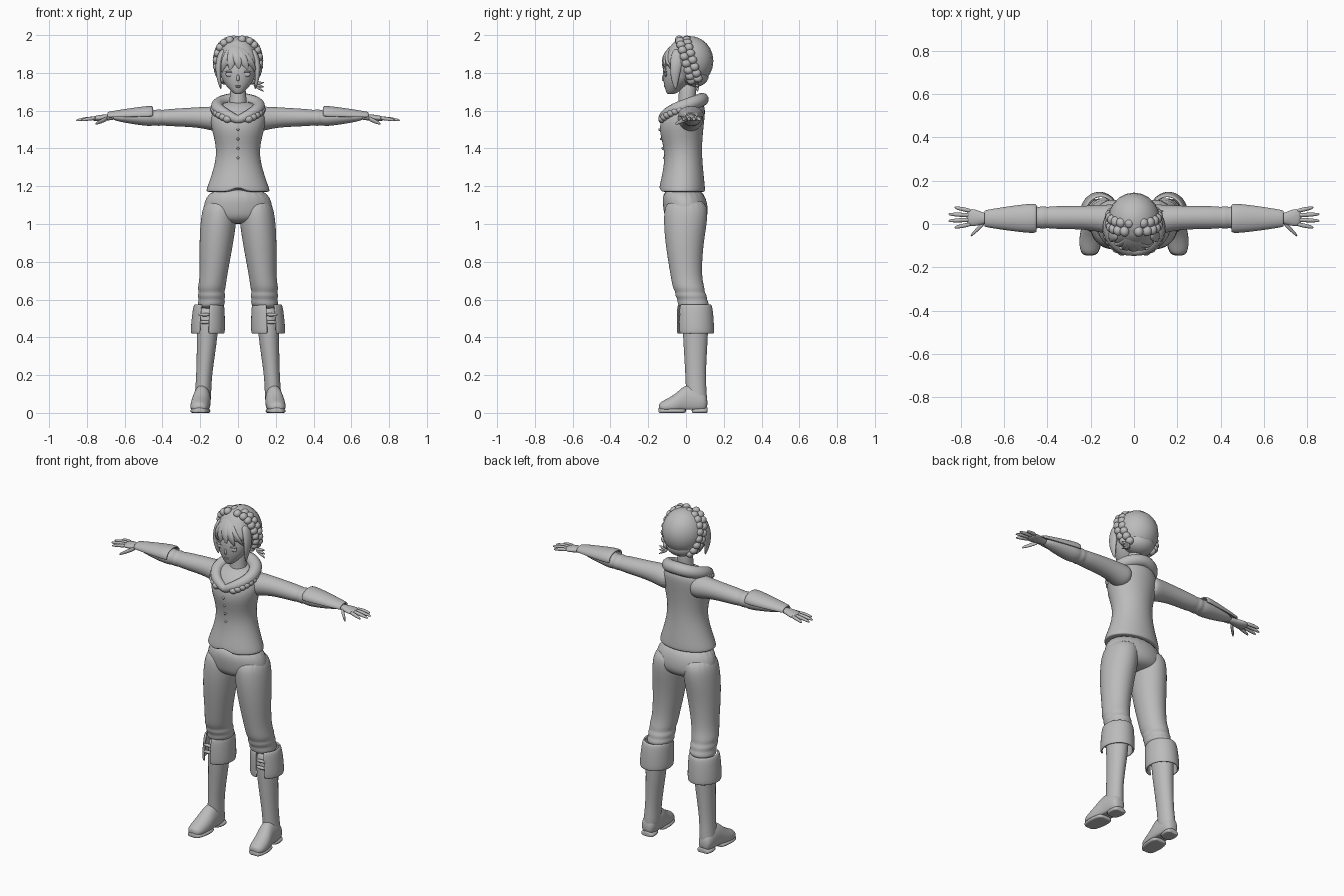
import bpy, bmesh
from math import sin, cos, pi, radians, copysign
from mathutils import Matrix, Vector

default_cube = bpy.data.objects.get("Cube")
if default_cube:
    bpy.data.objects.remove(default_cube)

shade = 0.5
grey = bpy.data.materials.new("plain_grey")
grey.use_nodes = True
grey.diffuse_color = (shade, shade, shade, 1)
grey.node_tree.nodes["Principled BSDF"].inputs["Base Color"].default_value = grey.diffuse_color


def finish(name, bm, mirror=False, thickness=0, smooth_levels=0):
    bmesh.ops.recalc_face_normals(bm, faces=bm.faces)
    for face in bm.faces:
        face.smooth = True
    mesh = bpy.data.meshes.new(name)
    bm.to_mesh(mesh)
    bm.free()
    mesh.materials.append(grey)
    part = bpy.data.objects.new(name, mesh)
    bpy.context.collection.objects.link(part)
    if thickness:
        shell = part.modifiers.new("thickness", 'SOLIDIFY')
        shell.thickness, shell.offset = thickness, 0
    if mirror:
        part.modifiers.new("mirror", 'MIRROR').use_mirror_merge = False
    if smooth_levels:
        subdivision = part.modifiers.new("smooth", 'SUBSURF')
        subdivision.levels = subdivision.render_levels = smooth_levels
    return part


def ring(x=0, y=0, z=0, wide=0, deep=0, tall=0):
    """Elliptical section; the radius left out is the direction of the loft."""
    def point(angle):
        c, s = 1.02 * cos(angle), 1.02 * sin(angle)
        return Vector((x + wide * c, y + deep * (s if wide else c), z + tall * s))
    return point


def loft(name, rings, sides=20, mirror=False, opening=None, floor=None):
    """Skin the rings; an opening (start, end in degrees) leaves a split shell."""
    bm = bmesh.new()
    if opening:
        start, end = map(radians, opening)
        angles = [start + (end - start) * i / (sides - 1) for i in range(sides)]
    else:
        angles = [2 * pi * i / sides for i in range(sides)]
    loops = []
    for section in rings:
        points = [section(angle) for angle in angles]
        if floor is not None:
            for p in points:
                p.z = max(p.z, floor)
        loops.append([bm.verts.new(p) for p in points])
    for low, high in zip(loops, loops[1:]):
        for i in range(sides - 1 if opening else sides):
            j = (i + 1) % sides
            bm.faces.new((low[i], low[j], high[j], high[i]))
    if not opening:
        bm.faces.new(loops[0])
        bm.faces.new(loops[-1])
    return finish(name, bm, mirror, 0.012 if opening else 0, smooth_levels=2)


def blobs(name, centres, radii, mirror=False):
    bm = bmesh.new()
    for centre in centres:
        placement = Matrix.Translation(centre) @ Matrix.Diagonal((*radii, 1))
        bmesh.ops.create_uvsphere(bm, u_segments=20, v_segments=12, radius=1, matrix=placement)
    return finish(name, bm, mirror)


# Jacket with a small notch at the front of the hem
jacket = loft("jacket", [
    ring(z=1.17, y=-.02, wide=.15, deep=.11),
    ring(z=1.17, y=-.02, wide=.17, deep=.12),
    ring(z=1.2, y=-.02, wide=.16, deep=.12),
    ring(z=1.37, y=-.01, wide=.1, deep=.09),
    ring(z=1.5, y=-.03, wide=.14, deep=.12),
    ring(z=1.58, y=-.01, wide=.15, deep=.11),
    ring(z=1.62, y=.01, wide=.12, deep=.09),
    ring(z=1.65, y=.02, wide=.07, deep=.06)])
for vertex in jacket.data.vertices:
    if vertex.co.z < 1.18 and abs(vertex.co.x) < .01 and vertex.co.y < 0:
        vertex.co.z += .03
blobs("jacket_buttons", [(0, -.115 - .025 * i / 3, 1.35 + .05 * i) for i in range(4)],
      (.007, .006, .007))

# Trousers: hips and legs with folds at the knee
loft("hips", [
    ring(z=1.2, y=-.02, wide=.15, deep=.11),
    ring(z=1.08, wide=.19, deep=.12),
    ring(z=1.03, wide=.17, deep=.11),
    ring(z=1, wide=.1, deep=.07)])
knee_folds = [ring(z=.66 - .02 * i, x=.14, y=.015 + .006 * i,
                   wide=.07 + .004 * (-1) ** i, deep=.08 + .004 * (-1) ** i) for i in range(5)]
loft("trouser_legs", [
    ring(z=1.14, x=.09, wide=.08, deep=.1),
    ring(z=1.05, x=.1, wide=.096, deep=.12),
    ring(z=.9, x=.115, y=-.01, wide=.09, deep=.1),
    ring(z=.72, x=.13, wide=.07, deep=.08),
    *knee_folds,
    ring(z=.55, x=.15, y=.04, wide=.06, deep=.07)], mirror=True)

# Boots
loft("boot_shafts", [
    ring(z=.58, x=.16, y=.05, wide=.06, deep=.07),
    ring(z=.42, x=.16, y=.05, wide=.056, deep=.067),
    ring(z=.2, x=.18, y=.05, wide=.04, deep=.052),
    ring(z=.1, x=.185, y=.055, wide=.043, deep=.055),
    ring(z=.03, x=.19, y=.06, wide=.045, deep=.053)], mirror=True)
loft("boot_feet", [
    ring(y=.115, x=.19, z=.05, wide=.03, tall=.04),
    ring(y=.08, x=.19, z=.06, wide=.045, tall=.07),
    ring(y=0, x=.19, z=.07, wide=.046, tall=.09),
    ring(y=-.05, x=.2, z=.04, wide=.052, tall=.06),
    ring(y=-.12, x=.205, z=.03, wide=.048, tall=.035),
    ring(y=-.145, x=.205, z=.03, wide=.024, tall=.02)], mirror=True, floor=.018)
for label, back, front, half in (("heels", .115, .03, .045), ("soles", 0, -.147, .054)):
    middle = (back + front) / 2
    loft("boot_" + label, [
        ring(y=y, x=.195 - .07 * y, z=.01, wide=half * share, tall=.02)
        for y, share in ((back, .6), (back * .9 + front * .1, .9), (middle, 1),
                         (back * .1 + front * .9, .8), (front, .4))], mirror=True, floor=0)
loft("boot_cuffs", [
    ring(z=.575, x=.153, y=.045, wide=.07, deep=.08),
    ring(z=.56, x=.155, y=.046, wide=.078, deep=.09),
    ring(z=.43, x=.16, y=.05, wide=.086, deep=.094),
    ring(z=.42, x=.16, y=.05, wide=.08, deep=.09)], mirror=True, opening=(-62, 268))
blobs("cuff_straps", [(.175, -.03, z) for z in (.48, .52)], (.035, .01, .009), mirror=True)

# Sleeves and forearm guards
elbow_folds = [ring(x=.38 + .02 * i, y=.03, z=1.563,
                    deep=.05 + .003 * (-1) ** i, tall=.042 + .003 * (-1) ** i) for i in range(5)]
loft("sleeves", [
    ring(x=.07, y=.02, z=1.555, deep=.07, tall=.06),
    ring(x=.12, y=.02, z=1.555, deep=.07, tall=.068),
    ring(x=.2, y=.03, z=1.566, deep=.053, tall=.052),
    *elbow_folds,
    ring(x=.52, y=.026, z=1.565, deep=.052, tall=.042),
    ring(x=.68, y=.025, z=1.565, deep=.026, tall=.015)], mirror=True)
loft("forearm_guards", [
    ring(x=.45, y=.026, z=1.58, deep=.057, tall=.036),
    ring(x=.47, y=.026, z=1.58, deep=.065, tall=.042),
    ring(x=.68, y=.025, z=1.57, deep=.035, tall=.02),
    ring(x=.69, y=.025, z=1.57, deep=.03, tall=.016)], mirror=True, opening=(-15, 195))

# Hands, with four fanned fingers and a thumb
loft("palms", [
    ring(x=.65, y=.025, z=1.565, deep=.02, tall=.014),
    ring(x=.69, y=.025, z=1.565, deep=.023, tall=.016),
    ring(x=.74, y=.03, z=1.56, deep=.042, tall=.017),
    ring(x=.775, y=.03, z=1.557, deep=.036, tall=.01)], mirror=True)
for k, finger in enumerate(("index", "middle", "ring", "little")):
    spread = k - 1.5
    reach = .862 - .014 * spread ** 2
    loft(finger + "_fingers", [
        ring(x=.75 + (reach - .75) * t, y=.03 + (.02 + .011 * t) * spread,
             z=1.56 - .012 * t * t, deep=thick, tall=thick)
        for t, thick in ((0, .01), (.4, .011), (.8, .009), (1, .004))], sides=8, mirror=True)
loft("thumbs", [
    ring(x=.69 + .065 * t, y=.008 - .063 * t, z=1.56 - .03 * t, deep=thick, tall=thick)
    for t, thick in ((0, .014), (.4, .013), (.8, .01), (1, .005))], sides=8, mirror=True)


# Padded collar, sloping down to the front, with a scalloped edge
def collar_point(t):
    return Vector((.11 * sin(pi * t), .105 * cos(pi * t) - .02, 1.66 - .11 * t ** 1.5))


curve = bpy.data.curves.new("collar", 'CURVE')
curve.dimensions = '3D'
curve.bevel_depth, curve.bevel_resolution = .036, 4
curve.materials.append(grey)
steps = 16
spline = curve.splines.new('NURBS')
spline.points.add(2 * steps - 1)
spline.use_cyclic_u = True
spline.use_smooth = True
for i, point in enumerate(spline.points):
    t = (i - steps) / steps
    x, y, z = collar_point(abs(t))
    point.co = (copysign(x, t), y, z, 1)
    point.radius = 1 - .4 * abs(t) ** 3
bpy.context.collection.objects.link(bpy.data.objects.new("collar", curve))
blobs("collar_scallops", [collar_point(.45 + .07 * i) * 1 + Vector((.012, -.008, -.015))
                          for i in range(7)], (.024, .022, .02), mirror=True)

# Neck and face
loft("neck", [
    ring(z=1.58, wide=.06, deep=.055),
    ring(z=1.64, y=.005, wide=.042, deep=.042),
    ring(z=1.77, y=.01, wide=.042, deep=.05)])
loft("face", [
    ring(z=1.687, y=-.08, wide=.014, deep=.016),
    ring(z=1.695, y=-.075, wide=.028, deep=.03),
    ring(z=1.74, y=-.05, wide=.072, deep=.067),
    ring(z=1.79, y=-.03, wide=.095, deep=.093),
    ring(z=1.86, y=-.02, wide=.1, deep=.1),
    ring(z=1.95, wide=.05, deep=.05)])
loft("nose", [
    ring(z=1.755, y=-.11, wide=.008, deep=.01),
    ring(z=1.763, y=-.117, wide=.011, deep=.017),
    ring(z=1.8, y=-.113, wide=.006, deep=.008)], sides=8)
blobs("lips", [(0, -.111, z) for z in (1.727, 1.734)], (.016, .006, .004))
blobs("eyes", [(.045, -.107, 1.792)], (.021, .008, .013), mirror=True)
blobs("eyelashes", [(.045, -.11, 1.806)], (.026, .01, .004), mirror=True)

# Hair cap, nape and fringe
blobs("hair_cap", [(0, .02, 1.863)], (.12, .125, .132))
blobs("hair_nape", [(0, .045, 1.785)], (.09, .075, .06))
loft("fringe", [
    ring(z=1.985, y=-.01, wide=.04, deep=.03),
    ring(z=1.95, y=-.035, wide=.07, deep=.045),
    ring(z=1.87, y=-.065, wide=.1, deep=.06),
    ring(z=1.825, y=-.07, wide=.085, deep=.045)])


def over_brow(x, z):
    bulge = 1 - (x / .125) ** 2 - ((z - 1.84) / .15) ** 2
    return -.122 * max(.08, bulge) ** .7


# Fringe strands sweep from one parting to the temples
parting_x, parting_z = -.02, 1.96
for k in range(5):
    tip_x, tip_z = -.085 + .045 * k, 1.82 - .01 * abs(k - 2)
    strand = []
    for t, half in ((0, .012), (.25, .024), (.5, .028), (.75, .022), (1, .004)):
        x = parting_x + (tip_x - parting_x) * t ** .8
        z = parting_z + (tip_z - parting_z) * t
        strand.append(ring(x=x, y=over_brow(x, z), z=z, wide=half, deep=half * .45))
    loft("fringe_strand_" + str(k + 1), strand, sides=10)
loft("side_locks", [
    ring(z=1.93, x=.075, y=-.045, wide=.02, deep=.03),
    ring(z=1.86, x=.104, y=-.05, wide=.019, deep=.036),
    ring(z=1.78, x=.104, y=-.06, wide=.014, deep=.025),
    ring(z=1.71, x=.09, y=-.055, wide=.004, deep=.006)], sides=10, mirror=True)

# Braid: two staggered rows of beads over the head
beads = []
for row in (-1, 1):
    for i in range(17):
        angle = radians(-55 + 290 * (i + row / 4) / 16)
        across = copysign(abs(cos(angle)) ** .65, cos(angle))
        beads.append((.112 * across, .018 - .034 * sin(angle) + .019 * row,
                      1.86 + .116 * sin(angle)))
blobs("braid", beads, (.022, .024, .022))

# Small tied tuft on the left
for k in range(3):
    loft("hair_tuft_" + str(k + 1), [
        ring(x=.08 + .06 * t, y=.06, z=1.74 + (.01 - .025 * k) * t, deep=thick, tall=thick)
        for t, thick in ((0, .012), (.5, .01), (1, .002))], sides=8)
